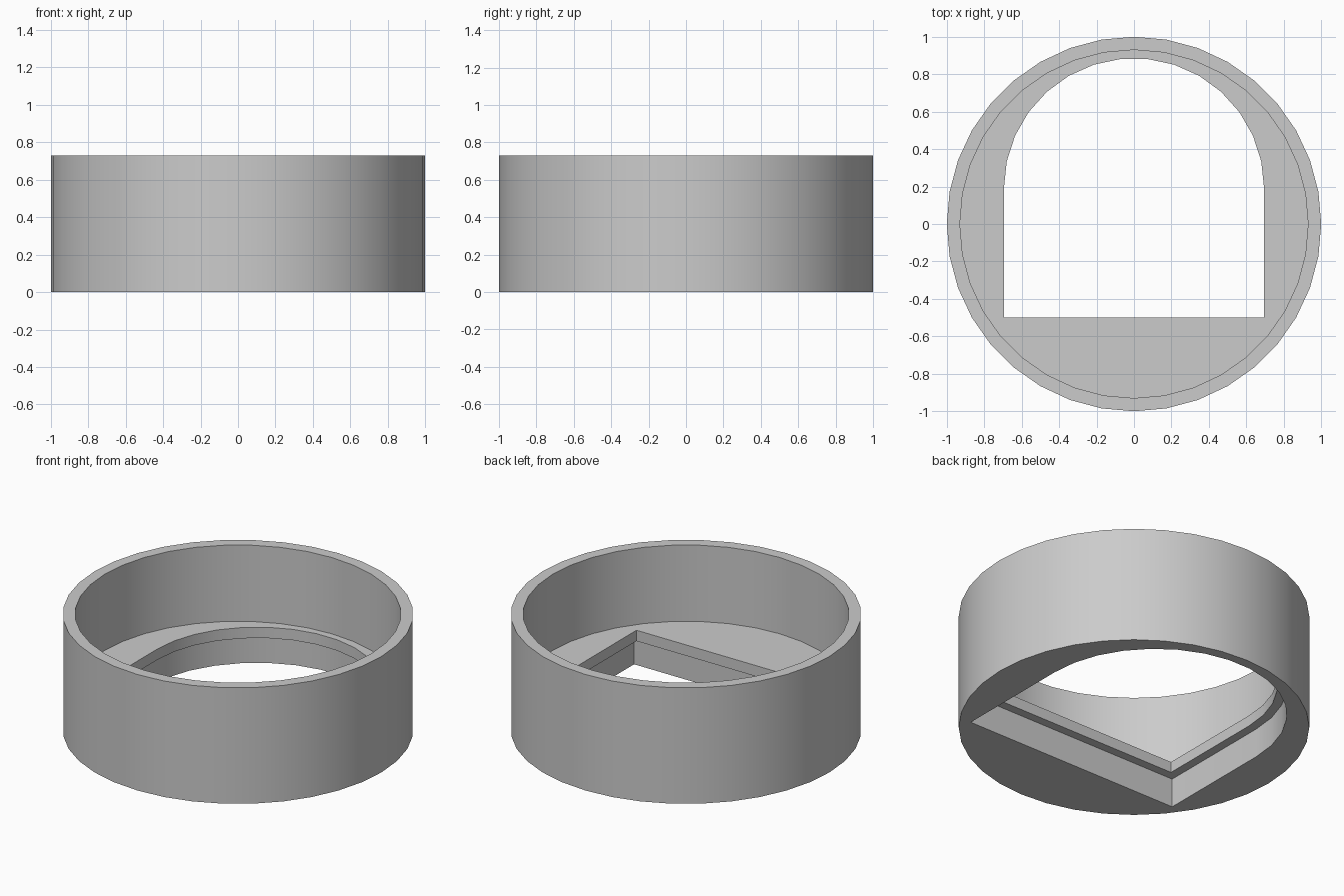
import bpy
import bmesh
from math import cos, sin, pi, radians

cube = bpy.data.objects.get("Cube")
if cube:
    bpy.data.objects.remove(cube, do_unlink=True)

HEIGHT, FLOOR, LEDGE = 0.73, 0.25, 0.182
ARC_CENTRE = 0.19

grey = bpy.data.materials.new("plain grey")
grey.use_nodes = True
colour = (0.6, 0.6, 0.6, 1)
grey.diffuse_color = colour
grey.node_tree.nodes["Principled BSDF"].inputs["Base Color"].default_value = colour


def circle(radius, z, sides=36):
    return [(radius * cos(2 * pi * i / sides), radius * sin(2 * pi * i / sides), z)
            for i in range(sides)]


def arch(half_width, front, z, steps=15):
    """Half-round arch at the back with a square front end."""
    arc = [(half_width * cos(pi * i / steps),
            ARC_CENTRE + half_width * sin(pi * i / steps), z)
           for i in range(steps + 1)]
    return arc + [(-half_width, front, z), (half_width, front, z)]


bm = bmesh.new()


def add_loop(points):
    verts = [bm.verts.new(p) for p in points]
    edges = [bm.edges.new((a, b)) for a, b in zip(verts, verts[1:] + verts[:1])]
    return verts, edges


# Closed cross-section: outer wall, rim, inner wall, floor, stepped opening, underside
loops = [add_loop(points) for points in (
    circle(1, 0),
    circle(1, HEIGHT),
    circle(0.93, HEIGHT),
    circle(0.93, FLOOR),
    arch(0.695, -0.5, FLOOR),
    arch(0.695, -0.5, LEDGE),
    arch(0.75, -0.555, LEDGE),
    arch(0.75, -0.555, 0),
)]

for (va, ea), (vb, eb) in zip(loops, loops[1:] + loops[:1]):
    if len(va) == len(vb):
        for i in range(len(va)):
            bm.faces.new((va[i - 1], va[i], vb[i], vb[i - 1]))
    else:
        bmesh.ops.triangle_fill(bm, edges=ea + eb, use_beauty=True)

bmesh.ops.recalc_face_normals(bm, faces=bm.faces[:])
mesh = bpy.data.meshes.new("round_housing")
bm.to_mesh(mesh)
bm.free()
mesh.materials.append(grey)

housing = bpy.data.objects.new("round_housing", mesh)
bpy.context.collection.objects.link(housing)
bpy.ops.object.select_all(action="DESELECT")
housing.select_set(True)
bpy.context.view_layer.objects.active = housing
bpy.ops.object.shade_smooth_by_angle(angle=radians(30))
